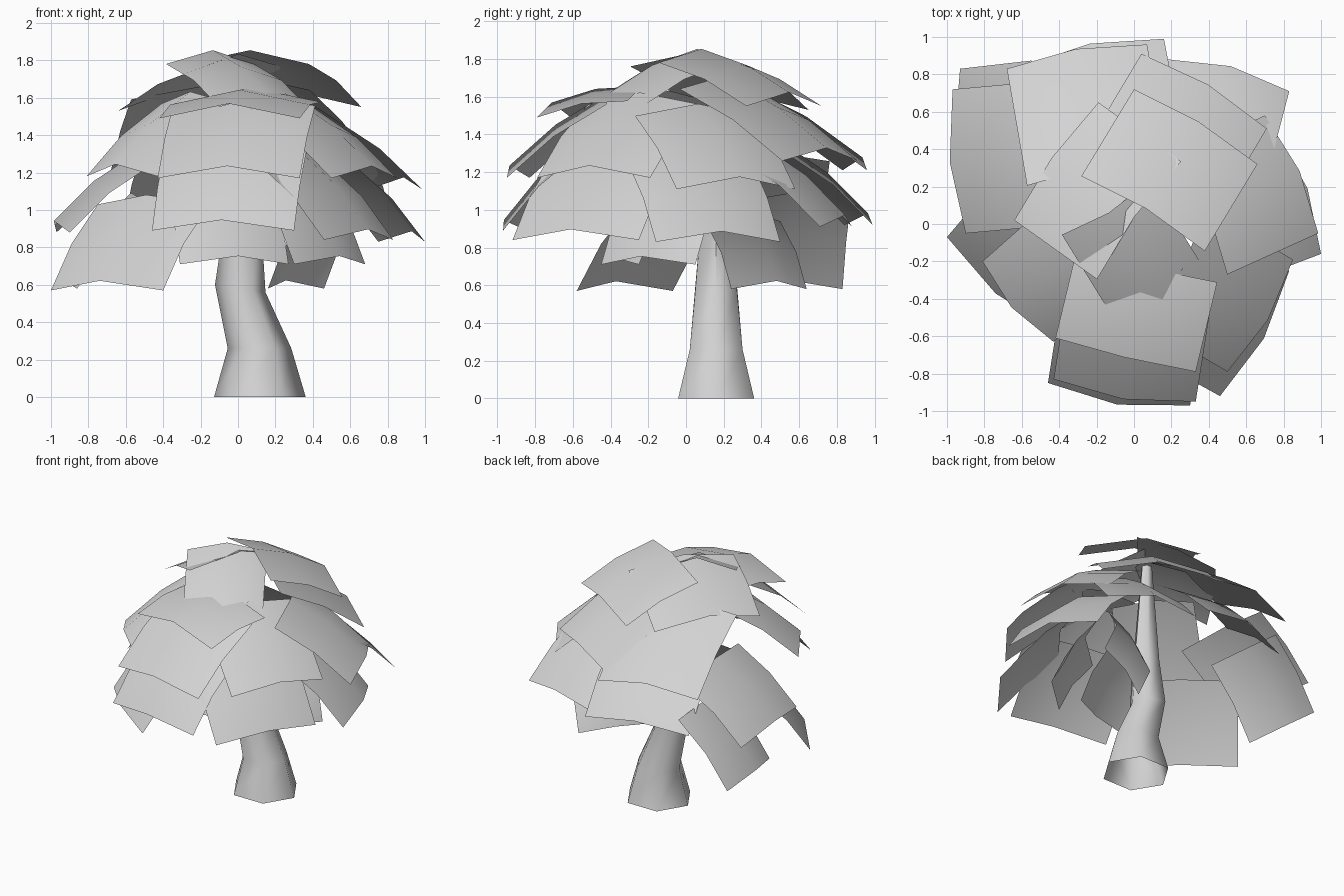
import bpy, bmesh, math
from mathutils import Vector

if "Cube" in bpy.data.objects:
    bpy.data.objects.remove(bpy.data.objects["Cube"])

grey = bpy.data.materials.new("plain grey")
grey.diffuse_color = (0.65, 0.65, 0.65, 1)
grey.use_nodes = True
grey.node_tree.nodes["Principled BSDF"].inputs["Base Color"].default_value = grey.diffuse_color


def finish(bm, name):
    bmesh.ops.recalc_face_normals(bm, faces=bm.faces)
    me = bpy.data.meshes.new(name)
    bm.to_mesh(me)
    bm.free()
    ob = bpy.data.objects.new(name, me)
    bpy.context.collection.objects.link(ob)
    me.materials.append(grey)
    bpy.ops.object.select_all(action='DESELECT')
    ob.select_set(True)
    bpy.context.view_layer.objects.active = ob
    bpy.ops.object.shade_smooth_by_angle(angle=math.radians(61))


# Crooked six-sided trunk, open at the foot: ring centre x, height, radius
bm = bmesh.new()
rings = []
for cx, z, r in [(.117, 0, .245), (.115, .26, .17), (.012, .58, .135),
                 (.025, .92, .10), (.02, 1.68, .04)]:
    tilt = -.15 if z == .58 else 0
    ring = []
    for i in range(6):
        dx = r * math.cos(i * math.pi / 3)
        dy = r * math.sin(i * math.pi / 3) * .95
        ring.append(bm.verts.new((cx + dx, .16 + dy, z + tilt * dx)))
    rings.append(ring)
for a, b in zip(rings, rings[1:]):
    for i in range(6):
        j = (i + 1) % 6
        bm.faces.new((a[i], a[j], b[j], b[i]))
bm.faces.new(rings[-1])
finish(bm, "trunk")


def leaf_sheet(name, start, end, length, slope, arch=.08, sag=.03):
    """Bent sheet that rises inward from its outer lower edge."""
    p, q = Vector(start), Vector(end)
    along = q - p
    inward = Vector((-along.y, along.x, 0)).normalized()
    if inward.dot(p + q) > 0:
        inward = -inward
    up = inward * math.cos(slope) + Vector((0, 0, math.sin(slope)))
    normal = Vector((0, 0, math.cos(slope))) - inward * math.sin(slope)
    bm = bmesh.new()
    grid = []
    for v in (0, .5, 1):
        row = []
        for u in (0, .5, 1):
            bulge = arch * 4 * u * (1 - u) + sag * 4 * v * (1 - v)
            row.append(bm.verts.new(p + along * u + up * (length * v) + normal * bulge))
        grid.append(row)
    for j in range(2):
        for i in range(2):
            bm.faces.new((grid[j][i], grid[j][i + 1], grid[j + 1][i + 1], grid[j + 1][i]))
    finish(bm, name)


def leaf_tier(name, length, degrees, *edges):
    """One tier of sheets; each edge is its two outer corners and their height."""
    for n, (x1, y1, x2, y2, z) in enumerate(edges, 1):
        leaf_sheet(f"{name}_{n}", (x1, y1, z), (x2, y2, z), length, math.radians(degrees))


# Tiers from the crown down
leaf_tier("crown_leaf", .59, 23,
          (-.10, -.52, .37, -.23, 1.55),
          (-.64, .02, -.19, .65, 1.53),
          (.66, .32, 0, .72, 1.55))
leaf_tier("front_crown_leaf", .50, 10,
          (-.42, -.61, .33, -.79, 1.49))
leaf_tier("middle_leaf", .66, 36,
          (-.43, -.83, .33, -.95, 1.17),
          (.985, -.05, .70, .58, 1.11),
          (-.81, -.20, -.43, -.63, 1.18),
          (.50, -.79, .85, -.19, 1.17))
leaf_tier("back_middle_leaf", .74, 31,
          (.71, .51, .04, .91, 1.26),
          (.07, .96, -.68, .83, 1.21))
leaf_tier("lower_leaf", .60, 45,
          (-.46, -.85, .30, -.97, .89),
          (.46, -.92, .83, -.25, .84),
          (1.0, -.16, .75, .50, .83))
leaf_tier("back_lower_leaf", .60, 39,
          (.83, .71, .18, .88, .91),
          (.16, .99, -.61, .84, .92),
          (-.97, .72, -.90, -.05, .88))
leaf_tier("skirt_leaf", .60, 50,
          (-1.0, -.07, -.40, -.58, .57),
          (-.93, .83, -.86, .22, .58))
leaf_tier("inner_leaf", .43, 57,
          (.16, .24, .46, .64, .58),
          (.30, -.45, .68, .05, .71),
          (-.31, -.44, .27, -.25, .71))
